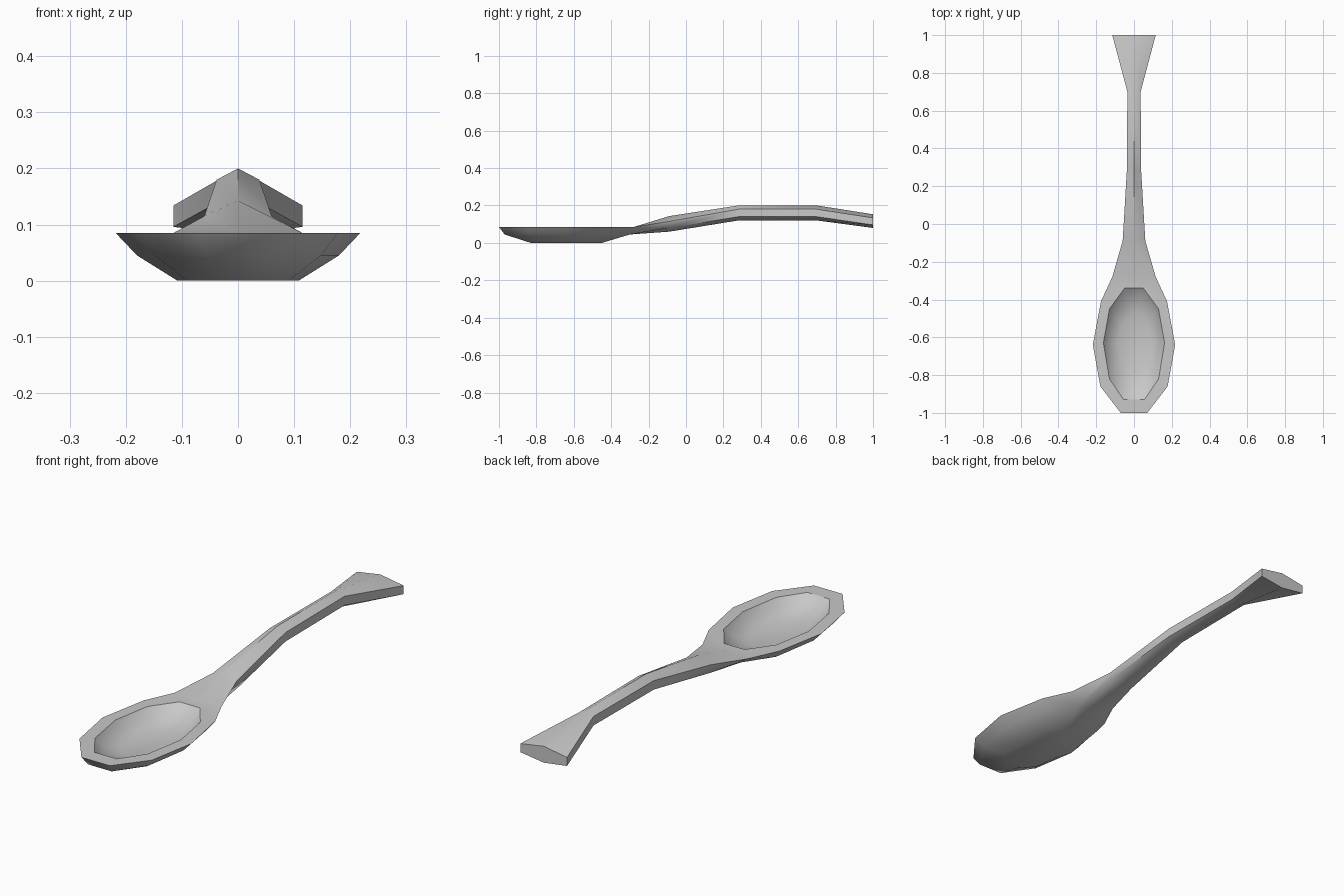
import bpy
import bmesh
import math

cube = bpy.data.objects.get("Cube")
if cube:
    bpy.data.objects.remove(cube, do_unlink=True)

# Plain grey metal
metal = bpy.data.materials.new("grey_metal")
metal.use_nodes = True
grey = (0.58, 0.58, 0.58, 1)
metal.diffuse_color = grey
metal.node_tree.nodes["Principled BSDF"].inputs["Base Color"].default_value = grey

bm = bmesh.new()


def ring(half, z):
    """Closed mirrored outline: back centre, right side, then left side."""
    pts = [(0, half[0][1])] + [(-x, y) for x, y in half]
    pts += [(x, y) for x, y in reversed(half)]
    return [bm.verts.new((x, y, z)) for x, y in pts]


def bridge(a, b, skip=()):
    n = len(a)
    for i in range(n):
        if i not in skip:
            j = (i + 1) % n
            bm.faces.new((a[i], a[j], b[j], b[i]))


def shrink(half, k, mid=-0.635):
    return [(x * k, mid + (y - mid) * k) for x, y in half]


# Bowl: half outlines listed from the neck to the tip
rim_half = [(0.115, -0.28), (0.175, -0.41), (0.218, -0.64), (0.178, -0.86), (0.07, -1.0)]
side_half = [(0.06, -0.30), (0.145, -0.425), (0.18, -0.64), (0.148, -0.84), (0.058, -0.97)]
base_half = [(0.035, -0.45), (0.09, -0.52), (0.108, -0.64), (0.09, -0.77), (0.035, -0.83)]
lip_half = [(0.05, -0.34), (0.13, -0.45), (0.162, -0.63), (0.13, -0.82), (0.055, -0.93)]

rim = ring(rim_half, 0.085)
side = ring(side_half, 0.045)
base = ring(base_half, 0)
lip = ring(lip_half, 0.085)
wall = ring(shrink(lip_half, 0.84), 0.05)
floor = ring(shrink(lip_half, 0.5), 0.025)

last = len(rim) - 1
bridge(rim, side, skip=(0, last))   # the handle joins at the two back segments
bridge(side, base)
bridge(rim, lip)
bridge(lip, wall)
bridge(wall, floor)
bm.faces.new(base)
bm.faces.new(floor)

# Handle: six-sided sections (y, half width, ridge, upper edge, lower edge, keel)
sections = [
    (-0.09, 0.06, 0.143, 0.115, 0.08, 0.06),
    (0.28, 0.038, 0.20, 0.18, 0.14, 0.12),
    (0.70, 0.035, 0.20, 0.18, 0.14, 0.12),
    (1.00, 0.115, 0.153, 0.134, 0.096, 0.08),
]
previous = [rim[0], rim[1], side[1], side[0], side[last], rim[last]]
for y, w, ridge, upper, lower, keel in sections:
    loop = [(0, ridge), (-w, upper), (-w, lower), (0, keel), (w, lower), (w, upper)]
    current = [bm.verts.new((x, y, z)) for x, z in loop]
    bridge(previous, current)
    previous = current
bm.faces.new(previous)

# Smooth shading with crisp rims and edges
bmesh.ops.recalc_face_normals(bm, faces=bm.faces[:])
lip_verts = set(lip)
for face in bm.faces:
    face.smooth = True
for edge in bm.edges:
    on_lip = all(v in lip_verts for v in edge.verts)
    edge.smooth = not on_lip and edge.calc_face_angle(0) < math.radians(50)

mesh = bpy.data.meshes.new("spoon")
bm.to_mesh(mesh)
bm.free()
mesh.materials.append(metal)
spoon = bpy.data.objects.new("spoon", mesh)
bpy.context.collection.objects.link(spoon)
